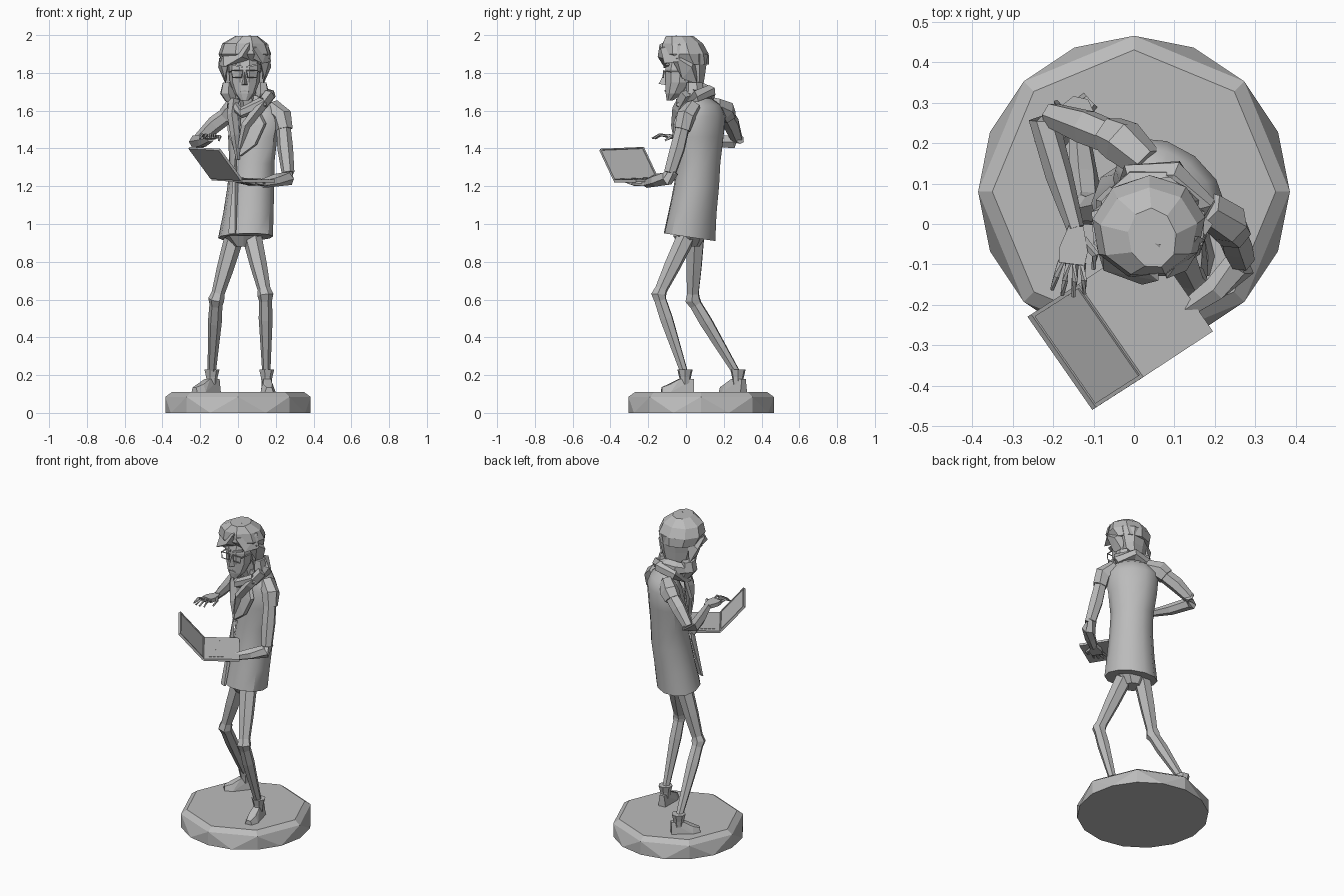
import bpy, bmesh, math
from mathutils import Vector, Matrix

if "Cube" in bpy.data.objects:
    bpy.data.objects.remove(bpy.data.objects["Cube"])

clay = bpy.data.materials.new("plain_grey")
clay.use_nodes = True
GREY = (0.5, 0.5, 0.5, 1)
clay.diffuse_color = GREY
clay.node_tree.nodes["Principled BSDF"].inputs["Base Color"].default_value = GREY


def finish(name, bm, smooth=None):
    bmesh.ops.recalc_face_normals(bm, faces=bm.faces)
    mesh = bpy.data.meshes.new(name)
    bm.to_mesh(mesh)
    bm.free()
    mesh.materials.append(clay)
    obj = bpy.data.objects.new(name, mesh)
    bpy.context.collection.objects.link(obj)
    if smooth:
        bpy.ops.object.select_all(action="DESELECT")
        obj.select_set(True)
        bpy.context.view_layer.objects.active = obj
        bpy.ops.object.shade_smooth_by_angle(angle=math.radians(smooth))
    return obj


def hull(name, points):
    bm = bmesh.new()
    for p in points:
        bm.verts.new(p)
    res = bmesh.ops.convex_hull(bm, input=bm.verts)
    loose = [g for g in res["geom_interior"] if isinstance(g, bmesh.types.BMVert)]
    bmesh.ops.delete(bm, geom=loose, context="VERTS")
    bmesh.ops.dissolve_limit(bm, angle_limit=0.02, verts=bm.verts, edges=bm.edges)
    return finish(name, bm)


def skin(name, rings, closed=False, smooth=None):
    bm = bmesh.new()
    loops = [[bm.verts.new(p) for p in r] for r in rings]
    n = len(loops[0])
    for a, b in zip(loops, loops[1:] + loops[:1] if closed else loops[1:]):
        for i in range(n):
            j = (i + 1) % n
            bm.faces.new((a[i], a[j], b[j], b[i]))
    if not closed:
        bm.faces.new(loops[0])
        bm.faces.new(loops[-1])
    return finish(name, bm, smooth)


def circle(cx, cy, z, rx, ry, n=8, turn=0, tilt=0):
    spin = Matrix.Rotation(math.radians(turn), 3, "Z")
    pts = []
    for i in range(n):
        t = math.tau * i / n
        p = spin @ Vector((rx * math.cos(t), ry * math.sin(t), 0))
        pts.append(Vector((cx, cy, z + tilt * p.y)) + p)
    return pts


def loft(name, levels, n=8, turn=0, tilts=(), smooth=None):
    tilts = list(tilts) + [0] * len(levels)
    return skin(name, [circle(*lv, n, turn, t) for lv, t in zip(levels, tilts)], smooth=smooth)


def tube(name, path, radii, sides=6, closed=False):
    path = [Vector(p) for p in path]
    n, rings = len(path), []
    for i, p in enumerate(path):
        before = path[i - 1] if closed or i else p
        after = path[(i + 1) % n] if closed or i < n - 1 else p
        d = (after - before).normalized()
        side = d.cross((0.1, 1, 0.1)).normalized()
        up = side.cross(d)
        r = radii[i] if isinstance(radii, (list, tuple)) else radii
        rings.append([p + r * (side * math.cos(math.tau * k / sides) + up * math.sin(math.tau * k / sides))
                      for k in range(sides)])
    return skin(name, rings, closed)


def plate(name, corners, depth):
    d = Vector(depth)
    return hull(name, [Vector(c) + s * d for c in corners for s in (0, 1)])


# Stand with an eight-sided chamfered top
hull("stand", circle(0, .08, 0, .385, .385, 16) + circle(0, .08, .085, .385, .385)
     + circle(0, .08, .11, .35, .35))


# Legs, ankle cuffs and shoes
def leg(side, hip, knee, ankle, toe):
    h, k, a, t = (Vector(v) for v in (hip, knee, ankle, toe))
    tube(side + "_thigh", [h, h.lerp(k, .5), k + (h - k) * .08], [.052, .045, .034])
    tube(side + "_knee", [k + (h - k) * .12, k, k + (a - k) * .08], [.033, .043, .034])
    tube(side + "_shin", [k, k.lerp(a, .3), a], [.034, .037, .021])
    loft(side + "_cuff", [(a.x, a.y, .15, .027, .027), (a.x, a.y, .19, .032, .032),
                          (a.x, a.y, .23, .042, .042)], 7)
    f = (t - a).normalized()
    w = Vector((-f.y, f.x, 0))
    pts = []
    for along, half, low, top in ((-.045, .024, .11, .18), (.03, .034, .11, .18),
                                  (.08, .04, .11, .152), (.125, .022, .11, .135)):
        for s in (-1, 1):
            base = Vector((a.x, a.y, 0)) + f * along + w * s * half
            pts += [base + Vector((0, 0, low)), base - w * s * half * .4 + Vector((0, 0, top))]
    hull(side + "_shoe", pts)


leg("left", (.075, .0, .93), (.145, -.145, .625), (.15, -.005, .2), (.165, -.13, .2))
leg("right", (-.02, .05, .93), (-.115, .035, .6), (-.14, .275, .2), (-.235, .185, .2))
loft("hips", [(.03, .02, .88, .05, .05), (.03, .02, .94, .11, .09)])

# Long coat, turned towards the right
loft("coat", [(.04, .02, .93, .155, .128), (.055, .035, 1.06, .14, .122), (.068, .055, 1.2, .128, .118),
              (.073, .068, 1.32, .125, .11), (.078, .08, 1.46, .142, .108), (.09, .09, 1.57, .155, .098),
              (.09, .09, 1.63, .125, .075), (.07, .06, 1.68, .06, .05)],
     12, -38, (-.15, -.05), smooth=35)
plate("coat_front_edge", [(-.045, -.095, .95), (-.01, -.11, .95), (.0, -.045, 1.2), (-.02, -.03, 1.2),
                          (-.01, -.02, 1.36)], (-.006, -.008, 0))

# Lapels and scarf
plate("left_lapel", [(.02, -.035, 1.36), (.1, -.055, 1.42), (.15, -.05, 1.53), (.11, -.02, 1.61),
                     (.03, -.02, 1.52)], (-.012, -.018, 0))
plate("right_lapel", [(.0, -.02, 1.36), (-.045, .03, 1.5), (-.03, .06, 1.62), (.015, .0, 1.56)],
      (-.012, -.015, 0))
tube("scarf", [(.02, -.03, 1.59), (.13, -.025, 1.64), (.165, .05, 1.68), (.1, .125, 1.7),
               (.0, .12, 1.68), (-.03, .03, 1.63)], [.03, .034, .036, .036, .036, .032], 6, True)
tube("scarf_left_tail", [(.17, .0, 1.69), (.11, -.045, 1.61), (.04, -.055, 1.52), (.01, -.045, 1.4)],
     [.03, .028, .024, .012], 4)
tube("scarf_right_tail", [(-.02, .02, 1.66), (-.03, -.005, 1.58), (-.015, -.03, 1.47), (-.0, -.035, 1.34)],
     [.028, .028, .025, .01], 4)

# Left arm, bent under the laptop
tube("left_sleeve", [(.18, .04, 1.62), (.235, .0, 1.57), (.245, -.02, 1.5)], [.045, .052, .045])
tube("left_upper_arm", [(.235, .0, 1.58), (.25, -.045, 1.4), (.265, -.085, 1.27)], [.036, .042, .034])
tube("left_forearm", [(.265, -.06, 1.28), (.262, -.1, 1.24), (.2, -.16, 1.232), (.13, -.21, 1.215)],
     [.03, .04, .034, .024])

# Right arm, raised and reaching forward
tube("right_sleeve", [(.03, .15, 1.63), (-.03, .205, 1.6), (-.06, .22, 1.57)], [.045, .058, .05])
tube("right_upper_arm", [(-.01, .195, 1.61), (-.12, .24, 1.53), (-.205, .27, 1.45)], [.042, .045, .032])
tube("right_forearm", [(-.18, .285, 1.45), (-.222, .255, 1.435), (-.185, .12, 1.44), (-.145, -.01, 1.455)],
     [.028, .038, .034, .022])


# Hands: palm, four fingers and a thumb
def hand(side, wrist, aim, across, bend):
    o, f, w, b = (Vector(v) for v in (wrist, aim, across, bend))
    up = f.cross(w).normalized() * .012
    hull(side + "_palm", [o + f * d + w * s * h + up * u for d, h in ((-.02, .018), (.04, .036), (.075, .032))
                          for s in (-1, 1) for u in (-1, 1)])
    for i in range(4):
        root = o + f * .07 + w * (i - 1.5) * .018
        spread = f + w * (i - 1.5) * .12
        reach = .05 - .006 * abs(i - 1.5)
        mid = root + spread * reach + up * .6
        tube(f"{side}_finger_{i + 1}", [root, mid, mid + spread * reach * .8 + b], [.009, .008, .005], 5)
    tube(side + "_thumb", [o + f * .01 + w * .02, o + f * .045 + w * .055, o + f * .08 + w * .055 + b],
         [.012, .01, .006], 5)


hand("right", (-.145, -.025, 1.46), (-.12, -.99, .05), (.99, -.12, 0), (0, 0, -.022))
hand("left", (.13, -.21, 1.213), (-.82, -.57, 0), (.57, -.82, 0), (0, 0, .004))

# Laptop: keyboard half, tilted screen with a raised rim
hinge_a, hinge_b = Vector((-.14, -.15, 1.245)), Vector((.02, -.38, 1.235))
out, rise = Vector((.175, .115, 0)), Vector((-.117, -.075, .16))
plate("laptop_base", [hinge_a, hinge_b, hinge_b + out, hinge_a + out], (0, 0, -.014))
plate("laptop_screen", [hinge_a, hinge_b, hinge_b + rise, hinge_a + rise], (-.006, -.004, -.006))
mid = (hinge_a + hinge_b + rise) / 2
inner = out.cross(hinge_b - hinge_a).normalized()
normal = rise.cross(hinge_b - hinge_a).normalized()
normal = normal if normal.x > 0 else -normal
rim = [hinge_a, hinge_b, hinge_b + rise, hinge_a + rise]
for i, c in enumerate(rim):
    d = rim[(i + 1) % 4]
    plate(f"screen_rim_{i + 1}", [c, d, d + (mid - d) * .07, c + (mid - c) * .07], normal * .005)
edge = hinge_b - hinge_a
for row in range(4):
    start = hinge_a + edge * .1 + out * (.15 + row * .11)
    plate(f"key_row_{row + 1}", [start, start + edge * .8, start + edge * .8 + out * .08, start + out * .08],
          (0, 0, .003))

# Neck, face, nose and ears
tube("neck", [(.06, .05, 1.62), (.04, .01, 1.76)], [.048, .045])
loft("face", [(.035, -.085, 1.655, .024, .018), (.035, -.06, 1.69, .055, .05), (.035, -.035, 1.75, .078, .076),
              (.035, -.03, 1.82, .084, .084), (.035, -.02, 1.9, .08, .08)], 10)
hull("nose", [(.035, -.145, 1.742), (.018, -.105, 1.735), (.052, -.105, 1.735), (.035, -.105, 1.815)])
plate("mouth", [(.012, -.106, 1.7), (.058, -.106, 1.7), (.035, -.108, 1.71)], (0, -.006, 0))
for s, side in ((1, "left"), (-1, "right")):
    x = .035 + s * .04
    # Glasses and brows
    tube(side + "_lens_frame", [(x - .03, -.118, 1.812), (x + .03, -.118, 1.812), (x + .024, -.12, 1.775),
                                (x - .024, -.12, 1.775)], .004, 4, True)
    tube(side + "_glasses_arm", [(x + s * .03, -.118, 1.808), (.035 + s * .088, .01, 1.805)], .004, 4)
    plate(side + "_brow", [(x - s * .03, -.118, 1.825), (x + s * .03, -.108, 1.842), (x + s * .03, -.108, 1.85),
                           (x - s * .03, -.118, 1.836)], (0, .02, 0))
    hull(side + "_ear", [(.035 + s * e, y, z) for e in (.075, .095)
                         for y, z in ((-.02, 1.81), (.01, 1.82), (-.005, 1.75))])
    # Side locks and the rolled hair at the nape
    hull(side + "_side_lock", [(.035 + s * e, y, z) for e, y, z in (
        (.08, -.08, 1.88), (.135, -.05, 1.88), (.14, .03, 1.83), (.105, -.02, 1.77), (.1, .06, 1.74),
        (.08, .05, 1.88))])
    loft(side + "_hair_roll", [(.035 + s * .07, .05, 1.645, .03, .035), (.035 + s * .09, .045, 1.69, .042, .05),
                               (.035 + s * .085, .045, 1.75, .032, .045)], 6, 20 * s)

# Hair: crown, back, nape roll and swept fringe
loft("hair_crown", [(.035, .02, 1.845, .12, .1), (.036, -.008, 1.9, .142, .128), (.036, -.02, 1.955, .122, .11),
                    (.045, -.035, 1.995, .06, .075)], 9, 10)
loft("hair_back", [(.035, .04, 1.72, .075, .045), (.035, .035, 1.8, .1, .062), (.035, .025, 1.9, .12, .09)], 8, 22)
tube("nape_roll", [(-.05, .06, 1.7), (.0, .095, 1.705), (.07, .095, 1.705), (.125, .06, 1.7)],
     [.03, .042, .042, .03], 6)
hull("right_fringe", [(.065, -.05, 2.0), (.06, -.14, 1.95), (.02, -.15, 1.885), (-.075, -.115, 1.83),
                      (-.1, -.03, 1.84), (-.08, -.03, 1.95), (.06, -.1, 1.87)])
hull("left_fringe", [(.08, -.04, 1.985), (.08, -.135, 1.93), (.13, -.115, 1.85), (.175, -.04, 1.86),
                     (.16, -.03, 1.95), (.07, -.1, 1.88)])
